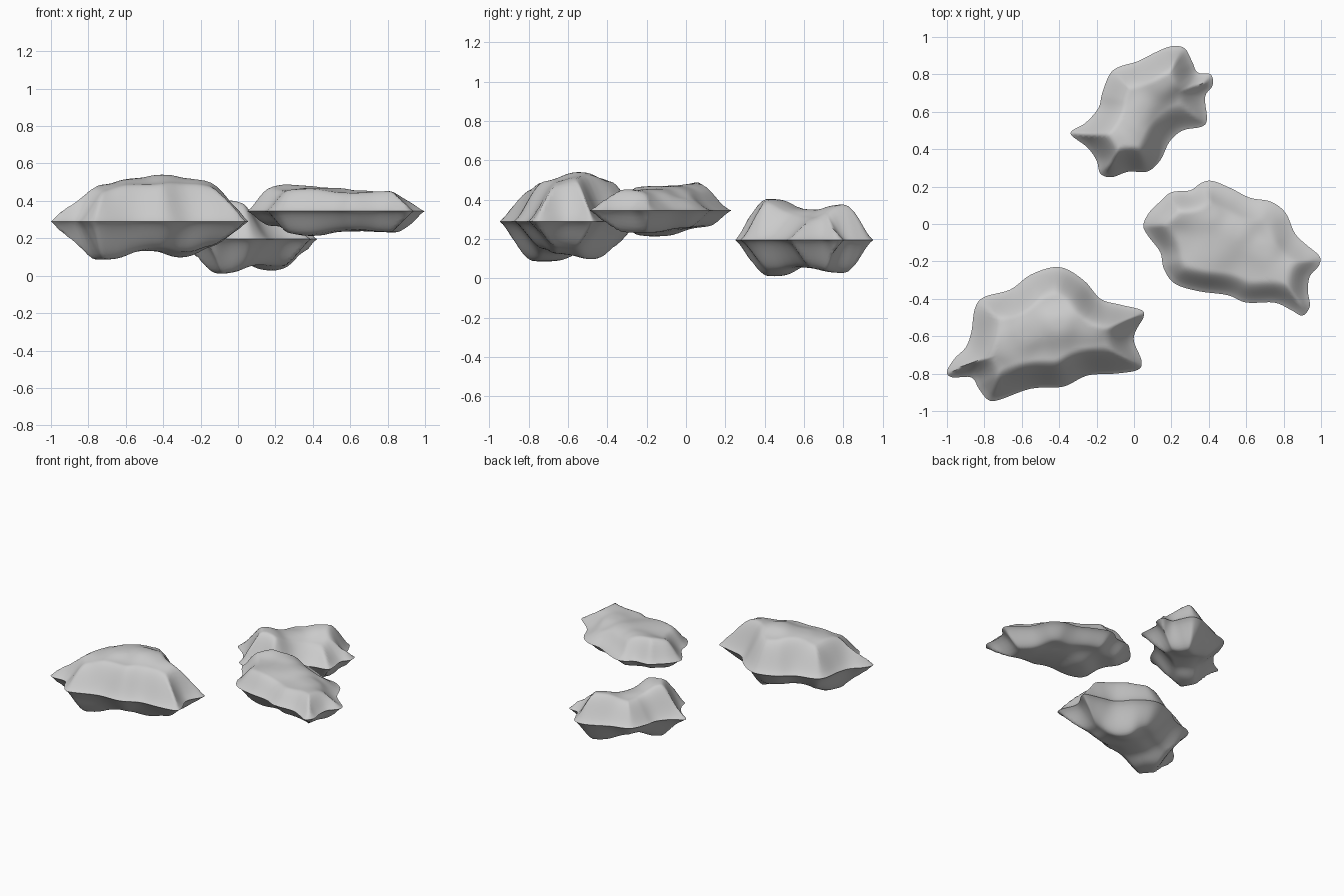
import bpy, bmesh, math
from mathutils import Vector
from mathutils.geometry import intersect_point_line

if "Cube" in bpy.data.objects:
    bpy.data.objects.remove(bpy.data.objects["Cube"])

RINGS, STEPS = 24, 5


def smooth_loop(pts):
    """Closed Catmull-Rom curve through the outline points."""
    out, n = [], len(pts)
    for i in range(n):
        a, b, c, d = (Vector(pts[(i + k) % n]) for k in (-1, 0, 1, 2))
        for s in range(STEPS):
            t = s / STEPS
            out.append(0.5 * (2 * b + (c - a) * t + (2 * a - 5 * b + 4 * c - d) * t * t
                              + (3 * b - a - 3 * c + d) * t ** 3))
    return out


def edge_distance(p, loop):
    best = 9.0
    for i, b in enumerate(loop):
        q, f = intersect_point_line(p, loop[i - 1], b)
        q = loop[i - 1] if f < 0 else b if f > 1 else q
        best = min(best, (p - q.to_2d()).length)
    return best


def blend(p, marks):
    """Distance weighted height from the marked lumps and hollows."""
    tot = acc = 0
    for x, y, z in marks:
        w = 1 / (((p.x - x) ** 2 + (p.y - y) ** 2) ** 1.5 + 0.0006)
        tot += w
        acc += w * z
    return acc / tot


def rock(name, center, rim_z, outline, top, bottom, soft=0.15):
    loop, c = smooth_loop(outline), Vector(center)
    n = len(loop)
    bm = bmesh.new()
    rim = [bm.verts.new((p.x, p.y, rim_z)) for p in loop]
    dist = {}
    for marks, flip in ((top, False), (bottom, True)):
        def vert(p, key):
            if key not in dist:
                dist[key] = edge_distance(p, loop)
            t = min(dist[key] / soft, 1)
            w = 0.3 * t * (2 - t) + 0.7 * t * t * (3 - 2 * t)
            return bm.verts.new((p.x, p.y, rim_z + (blend(p, marks) - rim_z) * w))
        prev = rim
        for r in range(1, RINGS):
            ring = [vert(p.lerp(c, r / RINGS), (r, i)) for i, p in enumerate(loop)]
            for i in range(n):
                j = (i + 1) % n
                f = [prev[i], prev[j], ring[j], ring[i]]
                bm.faces.new(f)
            prev = ring
        tip = vert(c, 'tip')
        for i in range(n):
            bm.faces.new([prev[i], prev[(i + 1) % n], tip])
    bmesh.ops.recalc_face_normals(bm, faces=bm.faces)
    me = bpy.data.meshes.new(name)
    bm.to_mesh(me)
    bm.free()
    ob = bpy.data.objects.new(name, me)
    bpy.context.collection.objects.link(ob)
    bpy.ops.object.select_all(action='DESELECT')
    ob.select_set(True)
    bpy.context.view_layer.objects.active = ob
    bpy.ops.object.shade_smooth_by_angle(angle=math.radians(60))


# Large front left rock
rock("large_rock", (-.48, -.6), .29,
     [(-1, -.79), (-.96, -.72), (-.9, -.66), (-.87, -.58), (-.85, -.45), (-.8, -.39),
      (-.66, -.35), (-.55, -.27), (-.4, -.23), (-.27, -.3), (-.18, -.4), (-.08, -.43),
      (.04, -.46), (.05, -.5), (.01, -.57), (0, -.63), (.04, -.73), (.02, -.78),
      (-.1, -.8), (-.25, -.81), (-.38, -.87), (-.55, -.88), (-.72, -.94), (-.78, -.94),
      (-.83, -.88), (-.87, -.82), (-.97, -.82)],
     [(-.4, -.53, .56), (-.58, -.58, .53), (-.72, -.65, .49), (-.22, -.55, .525),
      (-.75, -.5, .46), (-.4, -.38, .48), (-.5, -.74, .48), (-.1, -.65, .46),
      (-.75, -.8, .44), (-.25, -.7, .48)],
     [(-.7, -.7, .08), (-.3, -.48, .08), (-.5, -.6, .13), (-.12, -.62, .17),
      (-.6, -.45, .18), (-.4, -.76, .16), (-.3, -.62, .12), (-.45, -.35, .17)])

# Flat right rock with its dome leaning to the back
rock("flat_rock", (.53, -.1), .345,
     [(.05, -.01), (.08, .06), (.14, .12), (.2, .17), (.3, .18), (.36, .22), (.42, .23),
      (.52, .19), (.62, .14), (.73, .12), (.81, .06), (.86, -.05), (.92, -.11),
      (.99, -.17), (.99, -.22), (.94, -.28), (.93, -.36), (.94, -.44), (.9, -.49),
      (.84, -.46), (.75, -.42), (.6, -.42), (.5, -.38), (.35, -.36), (.22, -.32),
      (.16, -.24), (.14, -.15), (.08, -.07)],
     [(.25, .09, .5), (.4, .06, .5), (.55, -.03, .485), (.7, -.14, .47), (.82, -.25, .46),
      (.4, -.13, .475), (.6, -.27, .44), (.25, -.1, .45), (.6, .11, .38), (.76, 0, .38),
      (.47, .17, .37), (.86, -.12, .38)],
     [(.4, -.13, .205), (.8, -.2, .23), (.6, -.15, .235), (.25, 0, .27), (.5, .1, .27),
      (.6, -.33, .25), (.7, 0, .26)], .12)

# Small back rock with two humps
rock("small_rock", (.06, .6), .195,
     [(-.33, .47), (-.33, .5), (-.26, .54), (-.19, .62), (-.17, .7), (-.13, .8),
      (-.08, .84), (.02, .87), (.12, .92), (.2, .95), (.27, .94), (.31, .87), (.34, .81),
      (.41, .8), (.42, .74), (.38, .68), (.39, .56), (.36, .52), (.26, .5), (.19, .44),
      (.14, .34), (.07, .28), (-.03, .28), (-.12, .25), (-.18, .27), (-.2, .34),
      (-.25, .41)],
     [(-.07, .43, .415), (.04, .6, .36), (.17, .76, .39), (.22, .82, .38), (-.05, .7, .33),
      (-.12, .38, .4), (.17, .54, .28), (.27, .66, .28)],
     [(-.04, .46, -.005), (.19, .76, .02), (.08, .6, .06), (.27, .63, .06),
      (-.07, .7, .1), (.08, .4, .08)], .14)
